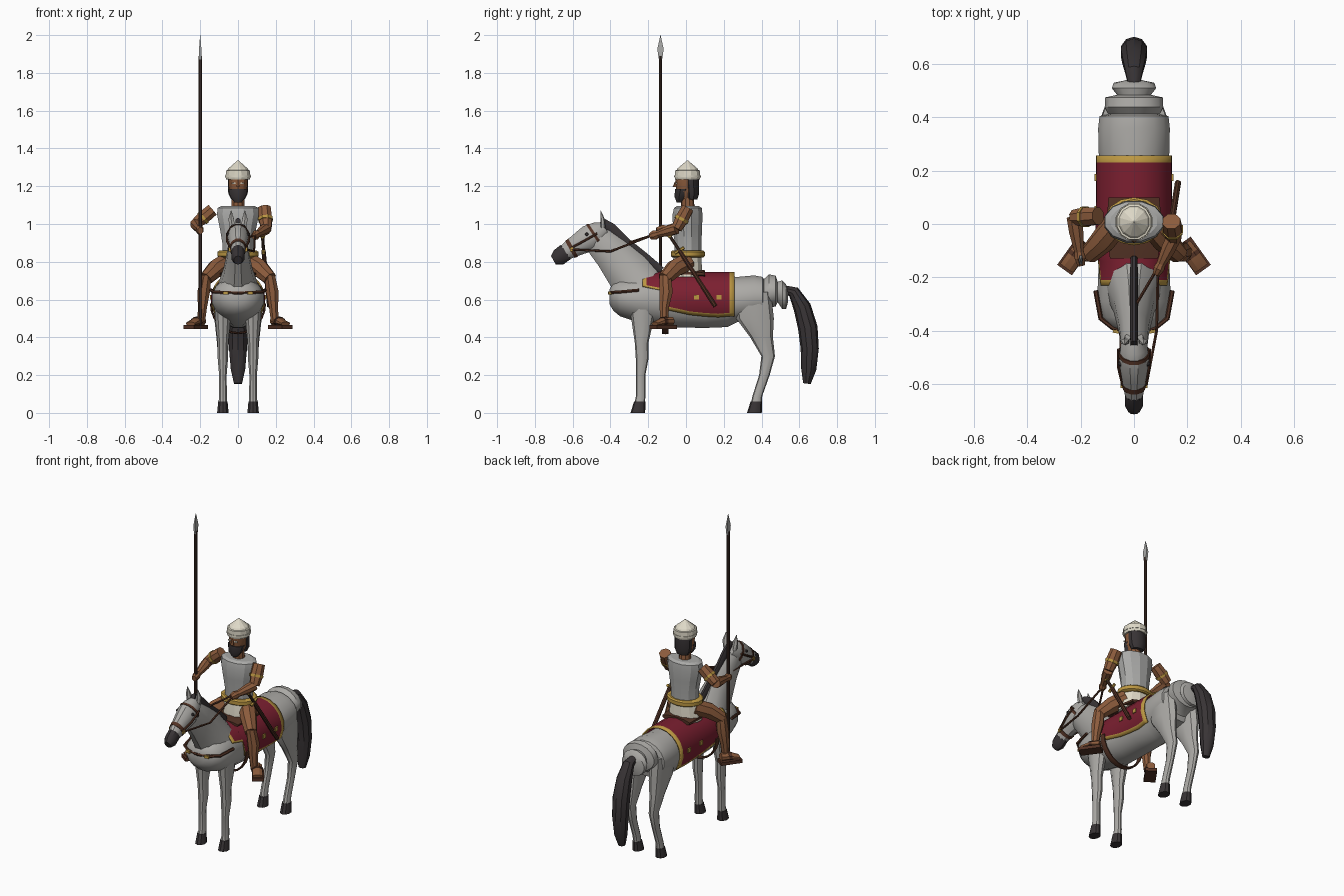
import bpy, math
from mathutils import Vector

def material(name, rgb):
    m = bpy.data.materials.new(name)
    m.diffuse_color = (*rgb, 1)
    return m

GREY = material("horse_grey", (.41, .40, .38))
DARK = material("dark_hair", (.040, .034, .036))
RED = material("blanket_red", (.20, .014, .03))
GOLD = material("gold", (.50, .31, .055))
SKIN = material("skin_brown", (.26, .105, .045))
LEATHER = material("leather_brown", (.085, .032, .018))
STEEL = material("steel", (.40, .40, .39))
CREAM = material("cream", (.74, .70, .58))
WOOD = material("dark_wood", (.06, .032, .022))

X, Y, Z = Vector((1, 0, 0)), Vector((0, 1, 0)), Vector((0, 0, 1))

def add(name, verts, faces, mats, angle=35):
    me = bpy.data.meshes.new(name)
    me.from_pydata([tuple(v) for v in verts], [], faces)
    for m in mats:
        me.materials.append(m)
    for p in me.polygons:
        p.use_smooth = True
    me.set_sharp_from_angle(angle=math.radians(angle))
    ob = bpy.data.objects.new(name, me)
    bpy.context.collection.objects.link(ob)
    return ob

def loft(name, secs, mat, n=10, axis=None, hint=X, angle=35):
    """Skin of ellipses; each section is x, y, z, half width, half depth."""
    c = [Vector(s[:3]) for s in secs]
    verts, faces = [], []
    for i, s in enumerate(secs):
        t = axis or (c[min(i + 1, len(c) - 1)] - c[max(i - 1, 0)]).normalized()
        u = (hint - t * hint.dot(t)).normalized()
        v = t.cross(u)
        for k in range(n):
            a = 2 * math.pi * (k + .5) / n
            verts.append(c[i] + u * s[3] * math.cos(a) + v * s[4] * math.sin(a))
    for i in range(len(secs) - 1):
        for k in range(n):
            j = (k + 1) % n
            faces.append((i*n + k, i*n + j, i*n + n + j, i*n + n + k))
    faces.append(tuple(range(n))[::-1])
    faces.append(tuple(range(len(verts) - n, len(verts))))
    # keep the winding outward when sections run against a fixed axis
    if axis and (c[-1] - c[0]).dot(axis) < 0:
        faces = [f[::-1] for f in faces]
    return add(name, verts, faces, [mat], angle)

def tube(name, pts, r, mat, n=6, hint=X):
    return loft(name, [(*p, r, r) for p in pts], mat, n, hint=hint)

def box(name, centre, half, mat, turn=0):
    ca, sa = math.cos(turn), math.sin(turn)
    verts = []
    for i in range(8):
        d = [half[k] * (1 if i >> k & 1 else -1) for k in range(3)]
        verts.append((centre[0] + d[0]*ca - d[1]*sa, centre[1] + d[0]*sa + d[1]*ca, centre[2] + d[2]))
    faces = [(0, 2, 3, 1), (4, 5, 7, 6), (0, 1, 5, 4), (2, 6, 7, 3), (0, 4, 6, 2), (1, 3, 7, 5)]
    return add(name, verts, faces, [mat])

# Horse trunk with the stepped hindquarters
body = [(-.405, .615, .045, .04), (-.385, .615, .09, .075), (-.35, .61, .122, .1), (-.29, .605, .14, .115),
        (-.2, .6, .138, .135), (-.05, .59, .125, .14), (.1, .587, .125, .14), (.22, .59, .127, .138),
        (.27, .6, .136, .122), (.36, .61, .137, .12), (.405, .61, .132, .112), (.412, .62, .098, .09),
        (.44, .645, .112, .09), (.475, .645, .11, .083), (.485, .64, .065, .055), (.51, .625, .085, .078),
        (.53, .615, .078, .066), (.54, .615, .03, .03)]
loft("horse_body", [(0, *s) for s in body], GREY, 16, axis=Y)

# Neck, head and muzzle
loft("horse_neck", [(0, -.24, .66, .11, .13), (0, -.31, .75, .078, .122), (0, -.395, .845, .058, .098),
                    (0, -.46, .91, .05, .083), (0, -.49, .95, .04, .05)], GREY, 12)
loft("horse_head", [(0, -.425, .975, .035, .04), (0, -.46, .955, .052, .062), (0, -.51, .925, .058, .074),
                    (0, -.57, .892, .048, .06), (0, -.64, .85, .035, .044)], GREY, 12)
loft("muzzle", [(0, -.635, .853, .036, .046), (0, -.675, .823, .036, .045), (0, -.702, .808, .022, .026)], DARK, 10)

# Mane strip along the crest, and the hanging tail
loft("mane", [(0, -.45, 1.015, .014, .022), (0, -.40, .98, .017, .03), (0, -.32, .90, .017, .03),
              (0, -.22, .82, .017, .03), (0, -.13, .755, .014, .02)], DARK, 8)
loft("tail", [(0, .52, .655, .022, .02), (0, .57, .64, .034, .032), (0, .615, .56, .046, .047),
              (0, .645, .45, .052, .052), (0, .655, .34, .05, .048), (0, .65, .23, .04, .04),
              (0, .64, .155, .022, .02)], DARK, 10)

# Legs, hooves, ears and eyes of the horse, both sides
front = [(-.23, .62, .05, .075), (-.23, .5, .043, .06), (-.235, .37, .03, .036), (-.232, .29, .029, .034),
         (-.24, .2, .021, .025), (-.24, .09, .022, .025), (-.245, .05, .024, .028)]
hind = [(.35, .64, .05, .1), (.365, .5, .048, .1), (.40, .4, .036, .06), (.435, .3, .027, .036),
        (.415, .2, .021, .028), (.378, .09, .022, .026), (.372, .05, .024, .028)]
for s, side in ((-1, "right"), (1, "left")):
    for kind, secs in (("front", front), ("hind", hind)):
        loft(f"{kind}_leg_{side}", [(s * .08, *p) for p in secs], GREY, 10, axis=Z)
        y = secs[-1][0]
        loft(f"{kind}_hoof_{side}", [(s * .08, y, .06, .026, .03), (s * .08, y - .01, 0, .032, .039)], DARK, 10, axis=Z)
    loft(f"ear_{side}", [(s * .03, -.44, .98, .016, .014), (s * .036, -.442, 1.025, .017, .012),
                         (s * .036, -.452, 1.07, .002, .002)], GREY, 6)
    loft(f"horse_eye_{side}", [(s * .046, -.525, .945, .011, .011), (s * .06, -.525, .945, .007, .007)], DARK, 8, hint=Y)
    # Bridle cheek straps
    tube(f"cheek_strap_{side}", [(s * .042, -.605, .875), (s * .058, -.54, .91), (s * .058, -.47, .95)], .006, LEATHER)
    box(f"bit_ring_{side}", (s * .046, -.605, .865), (.005, .01, .01), GOLD)
    # Breast strap with its gold tips
    tube(f"breast_strap_{side}", [(0, -.405, .635), (s * .08, -.39, .638), (s * .125, -.355, .64), (s * .144, -.25, .65)],
         .009, LEATHER, hint=Z)
    box(f"breast_tip_{side}", (s * .065, -.402, .635), (.014, .008, .008), GOLD, s * .15)
loft("noseband", [(0, -.597, .875, .046, .056), (0, -.615, .865, .043, .053)], LEATHER, 12)
loft("browband", [(0, -.478, .945, .059, .07), (0, -.49, .937, .06, .074)], LEATHER, 12)

# Reins to the rider's hand
tube("rein_left", [(.046, -.605, .865), (.085, -.40, .855), (.09, -.18, .94)], .006, LEATHER)
tube("rein_right", [(-.046, -.605, .865), (-.05, -.40, .87), (.08, -.18, .94)], .006, LEATHER)

# Saddle blanket draped over the trunk, gold along every border
cols = [(-.23, .67), (-.21, .665), (-.14, .65), (-.12, .55), (-.05, .535), (.02, .52), (.1, .512), (.17, .508), (.23, .513), (.257, .513)]
fr = [-1, -.93, -.75, -.6, -.45, -.3, -.15, 0, .15, .3, .45, .6, .75, .93, 1]
verts, faces = [], []
for y, zl in cols:
    zc, hw, hh = .6, .14, .143
    top = math.acos((zl - zc) / hh)
    verts += [(hw * math.sin(f * top), y, zc + hh * math.cos(f * top)) for f in fr]
n = len(fr)
for i in range(len(cols) - 1):
    faces += [(i*n + k, i*n + k + 1, i*n + n + k + 1, i*n + n + k) for k in range(n - 1)]
blanket = add("saddle_blanket", verts, faces, [RED, GOLD])
for p in blanket.data.polygons:
    col, row = divmod(p.index, n - 1)
    p.material_index = int(col in (0, len(cols) - 2) or row in (0, n - 2))
mod = blanket.modifiers.new("thickness", 'SOLIDIFY')
mod.thickness, mod.offset = .008, 0
for s in (-1, 1):
    for i, y in enumerate((.055, .175)):
        box(f"blanket_stud_{s}_{i}", (s * .143, y, .612), (.005, .013, .013), GOLD)

# Saddle pad and girth strap hanging under the belly
loft("saddle", [(0, -.13, .735, .095, .014), (0, 0, .74, .11, .022), (0, .1, .735, .1, .02)], LEATHER, 10, axis=Y)
ring = [(math.sin(a) * .143, -.11, .58 - math.cos(a) * .158) for a in [math.pi * (k / 12 - .5) for k in range(13)]]
loft("girth", [(*p, .02, .006) for p in ring], LEATHER, 6, hint=Y)

# Rider: skirt, breastplate, belt
loft("skirt", [(0, .005, .72, .105, .085), (0, .005, .77, .1, .082), (0, .008, .84, .085, .075)], CREAM, 12, axis=Z, angle=20)
loft("breastplate", [(0, .01, .83, .086, .074), (0, .01, .9, .086, .074), (0, .008, .98, .1, .08),
                     (0, .008, 1.05, .115, .082), (0, .01, 1.085, .112, .076), (0, .01, 1.095, .09, .06)], STEEL, 12, axis=Z, angle=20)
loft("belt", [(0, .01, .823, .1, .082), (0, .01, .83, .112, .09), (0, .01, .852, .112, .09), (0, .01, .86, .1, .082)], GOLD, 14, axis=Z)

# Rider's head, beard, hair and helmet
loft("rider_neck", [(0, .01, 1.08, .036, .036), (0, .005, 1.16, .034, .034)], SKIN, 10, axis=Z)
loft("face", [(0, -.005, 1.135, .034, .036), (0, 0, 1.17, .05, .053), (0, .002, 1.24, .054, .058)], SKIN, 10, axis=Z)
loft("nose", [(0, -.05, 1.225, .006, .008), (0, -.058, 1.195, .01, .014)], SKIN, 6, axis=Z)
loft("beard", [(0, -.032, 1.115, .02, .018), (0, -.025, 1.145, .044, .036), (0, -.015, 1.185, .053, .043)], DARK, 10, axis=Z)
loft("hair", [(0, .03, 1.13, .038, .03), (0, .03, 1.16, .054, .04), (0, .026, 1.235, .057, .042)], DARK, 10, axis=Z)
for s in (-1, 1):
    box(f"rider_eye_{s}", (s * .022, -.052, 1.216), (.009, .004, .004), CREAM)
loft("helmet", [(0, .008, 1.235, .064, .067), (0, .008, 1.245, .068, .07), (0, .008, 1.283, .066, .069),
                (0, .008, 1.285, .058, .06), (0, .008, 1.295, .052, .054), (0, .008, 1.336, .003, .003)], CREAM, 12, axis=Z, angle=15)
loft("helmet_band", [(0, .008, 1.25, .071, .073), (0, .008, 1.258, .071, .073)], CREAM, 12, axis=Z)

# Arms: one raised to the spear, one on the reins
def arm(side, shoulder, elbow, hand):
    sh, el, ha = map(Vector, (shoulder, elbow, hand))
    at = lambda p, q, f: tuple(p.lerp(q, f))
    loft(f"upper_arm_{side}", [(*sh, .034, .036), (*at(sh, el, .5), .038, .038), (*el, .03, .03)], SKIN, 8, hint=Y, angle=25)
    loft(f"arm_band_{side}", [(*at(sh, el, .5), .042, .042), (*at(sh, el, .62), .04, .04)], GOLD, 8, hint=Y)
    loft(f"forearm_{side}", [(*el, .03, .03), (*at(el, ha, .35), .029, .029), (*at(el, ha, .9), .018, .018)], SKIN, 8, hint=Z, angle=25)
    loft(f"hand_{side}", [(*at(el, ha, .85), .02, .018), (*ha, .027, .022), (*at(el, ha, 1.2), .018, .015)], SKIN, 8, hint=Z, angle=25)

arm("right", (-.135, .03, 1.075), (-.225, .025, 1.0), (-.203, -.125, .97))
arm("left", (.14, .01, 1.085), (.15, -.05, .975), (.095, -.165, .942))

# Legs, sandals with straps
for s, side in ((-1, "right"), (1, "left")):
    loft(f"thigh_{side}", [(s * .06, .01, .8, .05, .05), (s * .115, -.06, .765, .048, .05), (s * .17, -.115, .71, .036, .038)],
         SKIN, 8, hint=Y, angle=25)
    loft(f"shin_{side}", [(s * .168, -.11, .73, .03, .032), (s * .182, -.105, .64, .036, .038), (s * .188, -.115, .56, .026, .027),
                          (s * .195, -.115, .48, .022, .022)], SKIN, 8, axis=Z, angle=25)
    loft(f"foot_{side}", [(s * .19, -.075, .485, .026, .024), (s * .22, -.12, .485, .032, .022), (s * .252, -.165, .472, .032, .01)],
         SKIN, 8, hint=Vector((1, s * .7, 0)), angle=25)
    box(f"sandal_{side}", (s * .223, -.12, .455), (.034, .065, .01), LEATHER, s * .62)
    loft(f"sandal_strap_{side}", [(s * .213, -.112, .485, .035, .026), (s * .223, -.126, .485, .035, .025)], LEATHER, 8)

# Sheathed sword at the left hip
tube("scabbard", [(.135, -.035, .86), (.165, .155, .565)], .012, LEATHER, 8)
tube("sword_grip", [(.13, -.085, .935), (.135, -.035, .86)], .009, WOOD, 8)
tube("sword_guard", [(.134, -.06, .845), (.136, -.01, .875)], .009, GOLD)
loft("pommel", [(.13, -.09, .943, .013, .013), (.13, -.082, .931, .013, .013)], GOLD, 8)

# Spear
tube("spear_shaft", [(-.2, -.135, .5), (-.2, -.135, 1.89)], .0095, WOOD, 8)
loft("spear_head", [(-.2, -.135, 1.87, .009, .012), (-.2, -.135, 1.925, .009, .024), (-.2, -.135, 2.0, .001, .001)], STEEL, 4, axis=Z)
